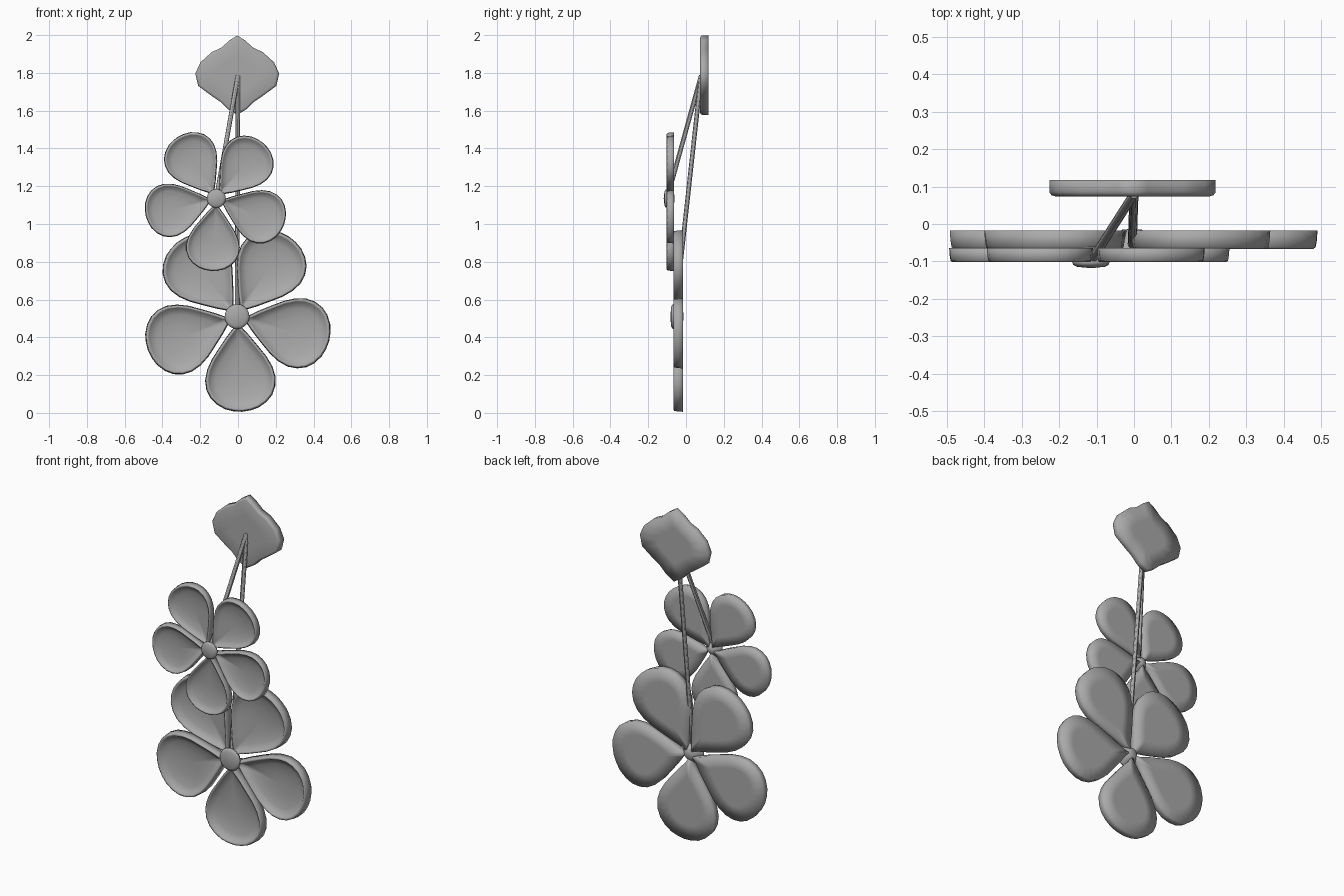
import bpy, bmesh, math
from mathutils import Vector

if "Cube" in bpy.data.objects:
    bpy.data.objects.remove(bpy.data.objects["Cube"])

metal = bpy.data.materials.new("grey metal")
metal.diffuse_color = (0.4, 0.4, 0.4, 1)
metal.use_nodes = True
metal.node_tree.nodes["Principled BSDF"].inputs["Base Color"].default_value = metal.diffuse_color

# half outline of a unit petal: (distance from flower centre, half width)
HALF = [(0.10, 0.03), (0.2, 0.115), (0.32, 0.205), (0.43, 0.285), (0.54, 0.342), (0.65, 0.37),
        (0.75, 0.362), (0.84, 0.325), (0.91, 0.262), (0.965, 0.175), (0.99, 0.09)]
PETAL = [(0.04, 0)] + HALF + [(1, 0)] + [(t, -w) for t, w in reversed(HALF)]

# half outline of the wavy top plate, relative to its centre
PLATE_HALF = [(0.04, 0.185), (0.085, 0.145), (0.135, 0.122), (0.195, 0.068), (0.222, 0.008),
              (0.207, -0.057), (0.135, -0.11), (0.09, -0.14), (0.05, -0.18)]
PLATE = [(0, 0.21)] + PLATE_HALF + [(0, -0.21)] + [(-x, z) for x, z in reversed(PLATE_HALF)]


def finish(bm, name):
    bmesh.ops.recalc_face_normals(bm, faces=bm.faces)
    me = bpy.data.meshes.new(name)
    bm.to_mesh(me)
    bm.free()
    me.shade_smooth()
    me.materials.append(metal)
    ob = bpy.data.objects.new(name, me)
    bpy.context.collection.objects.link(ob)
    return ob


def layered(bm, outline, centre, layers, place):
    """Skin scaled copies of an outline, closed by a fan at both ends.
    layers: (scale, y) from the back middle to the front middle."""
    cx, cz = centre
    loops = []
    for s, y in layers:
        if s == 0:
            loops.append([bm.verts.new(place(cx, y, cz))])
        else:
            loops.append([bm.verts.new(place(cx + (x - cx) * s, y, cz + (z - cz) * s))
                          for x, z in outline])
    n = len(outline)
    for a, b in zip(loops, loops[1:]):
        for i in range(n):
            j = (i + 1) % n
            if len(a) == 1:
                bm.faces.new((a[0], b[i], b[j]))
            elif len(b) == 1:
                bm.faces.new((a[i], a[j], b[0]))
            else:
                bm.faces.new((a[i], a[j], b[j], b[i]))


def flower(name, x, z, size, start, back, front):
    # five cupped petals with a rounded rim
    d = front - back
    layers = [(0, back), (0.6, back), (1, back), (0.99, back + 0.55 * d), (0.975, back + 0.9 * d),
              (0.94, front), (0.9, back + 0.9 * d), (0.86, back + 0.7 * d),
              (0.7, back + 0.46 * d), (0.4, back + 0.28 * d), (0, back + 0.2 * d)]
    bm = bmesh.new()
    for k in range(5):
        a = math.radians(start + 72 * k)
        c, s = math.cos(a) * size, math.sin(a) * size
        layered(bm, PETAL, (0.6, 0), layers,
                lambda t, y, w: (x + t * c - w * s, y, z + t * s + w * c))
    finish(bm, name + "_petals")
    # round button holding the petals together
    r = size * 0.13
    ring = [(math.cos(i * math.tau / 20), math.sin(i * math.tau / 20)) for i in range(20)]
    bm = bmesh.new()
    layered(bm, ring, (0, 0),
            [(0, back + 0.004), (0.4 * r, back + 0.002), (0.5 * r, back - 0.004), (0.95 * r, front + 0.008),
             (r, front), (0.94 * r, front - 0.007), (0.75 * r, front - 0.012), (0, front - 0.016)],
            lambda u, y, w: (x + u, y, z + w))
    finish(bm, name + "_button")


def stem(name, a, b, r=0.012):
    a, b = Vector(a), Vector(b)
    bpy.ops.mesh.primitive_cylinder_add(vertices=12, radius=r, depth=(b - a).length,
                                        location=(a + b) / 2)
    ob = bpy.context.object
    ob.name = name
    ob.rotation_euler = (b - a).to_track_quat('Z', 'Y').to_euler()
    ob.data.materials.append(metal)
    bpy.ops.object.shade_smooth_by_angle()


flower("upper_flower", -0.115, 1.135, 0.385, -94, -0.064, -0.102)
flower("lower_flower", -0.005, 0.51, 0.505, -87, -0.017, -0.067)

# wavy plate at the top with a softened front edge
bm = bmesh.new()
layered(bm, PLATE, (0, 0),
        [(0, 0.118), (0.5, 0.118), (1, 0.118), (1, 0.085), (0.975, 0.077), (0.93, 0.074),
         (0.5, 0.074), (0, 0.074)],
        lambda x, y, z: (x - 0.004, y, z + 1.788))
finish(bm, "top_plate")

# stems from the plate to the flower centres
stem("upper_stem", (0, 0.08, 1.785), (-0.115, -0.1, 1.135))
stem("lower_stem", (0, 0.08, 1.785), (-0.005, -0.06, 0.51))
